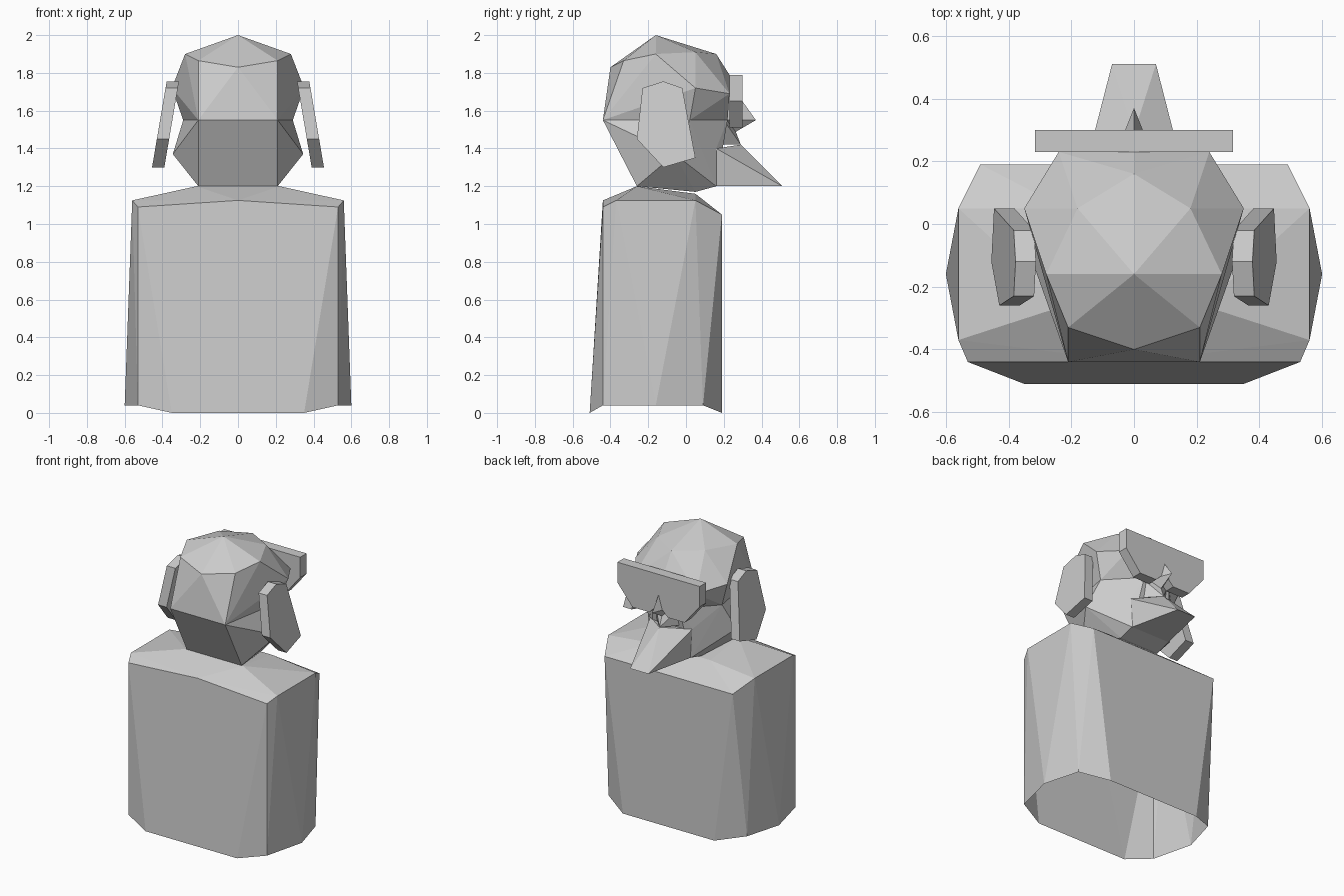
import bpy, bmesh

if "Cube" in bpy.data.objects:
    bpy.data.objects.remove(bpy.data.objects["Cube"], do_unlink=True)

GREY = (0.6, 0.6, 0.6, 1)
stone = bpy.data.materials.new("stone grey")
stone.use_nodes = True
stone.diffuse_color = GREY
stone.node_tree.nodes["Principled BSDF"].inputs["Base Color"].default_value = GREY


def finish(name, bm):
    """Turn a bmesh into a flat shaded grey object."""
    bmesh.ops.recalc_face_normals(bm, faces=bm.faces)
    mesh = bpy.data.meshes.new(name)
    bm.to_mesh(mesh)
    bm.free()
    mesh.materials.append(stone)
    obj = bpy.data.objects.new(name, mesh)
    bpy.context.collection.objects.link(obj)
    return obj


def hull(half_points):
    """Faceted convex block from the corners of its left half."""
    bm = bmesh.new()
    for x, y, z in half_points:
        for side in ((1, -1) if x else (1,)):
            bm.verts.new((side * x, y, z))
    bmesh.ops.convex_hull(bm, input=bm.verts)
    loose = [v for v in bm.verts if not v.link_faces]
    bmesh.ops.delete(bm, geom=loose, context='VERTS')
    return bm


def slab(outline, near, far):
    """Plate between two layers, each mapping an outline point to 3D."""
    bm = bmesh.new()
    rings = [[bm.verts.new(layer(*p)) for p in outline] for layer in (near, far)]
    for ring in rings:
        bm.faces.new(ring)
    a, b = rings
    for i in range(len(outline)):
        j = (i + 1) % len(outline)
        bm.faces.new((a[i], a[j], b[j], b[i]))
    return bm


# Torso: tapered shell with sloped shoulders and an open underside
torso = hull([
    (.22, -.26, 1.2), (.22, .05, 1.16),
    (.49, .19, 1.05), (.56, .05, 1.125), (.56, -.37, 1.125),
    (.53, -.44, 1.09), (0, -.44, 1.125),
    (.35, .19, 0), (.53, .09, .04), (.6, -.16, .04),
    (.53, -.44, .04), (.35, -.51, 0)])
torso.normal_update()
under = [f for f in torso.faces if f.normal.z < -.5]
bmesh.ops.delete(torso, geom=under, context='FACES')
finish("torso", torso)

# Head: skull above the cheek line, jaw below it
cheek_line = [(.21, -.44, 1.55), (.29, .02, 1.55), (.1, .22, 1.55)]
finish("skull", hull(cheek_line + [
    (0, -.16, 2), (0, -.40, 1.83), (.21, -.33, 1.865), (.28, -.16, 1.9),
    (.18, .05, 1.91), (0, .16, 1.9), (.35, .05, 1.72),
    (.24, .23, 1.69), (0, .23, 1.79)]))
finish("jaw", hull(cheek_line + [
    (.345, -.06, 1.37), (.21, -.26, 1.2), (.15, .05, 1.17),
    (.16, .16, 1.4), (.15, .16, 1.2)]))

# Pointed beard, upper lip and nose
finish("beard", hull([
    (.15, .15, 1.2), (.16, .16, 1.4), (0, .29, 1.42), (.07, .51, 1.2)]))
finish("upper_lip", hull([
    (.12, .16, 1.42), (0, .29, 1.42), (0, .24, 1.55), (.1, .2, 1.55)]))
finish("nose", hull([
    (0, .22, 1.76), (.06, .22, 1.55), (0, .25, 1.48), (0, .37, 1.55)]))

# Visor: wide plate, narrowed below and notched over the nose
half = [(.315, 1.79), (.315, 1.65), (.2, 1.51), (.07, 1.51)]
visor = half + [(0, 1.58)] + [(-x, z) for x, z in reversed(half)]
finish("visor", slab(visor, lambda x, z: (x, .23, z), lambda x, z: (x, .3, z)))

# Ears: slanted six sided plates
ear = [(-.23, 1.72), (-.12, 1.755), (-.02, 1.72),
       (.05, 1.35), (-.12, 1.3), (-.26, 1.45)]


def ear_x(z):
    return .455 - .17 * (z - 1.3)


for name, s in (("left_ear", 1), ("right_ear", -1)):
    finish(name, slab(ear, lambda y, z: (s * ear_x(z), y, z),
                      lambda y, z: (s * (ear_x(z) - .065), y, z)))
